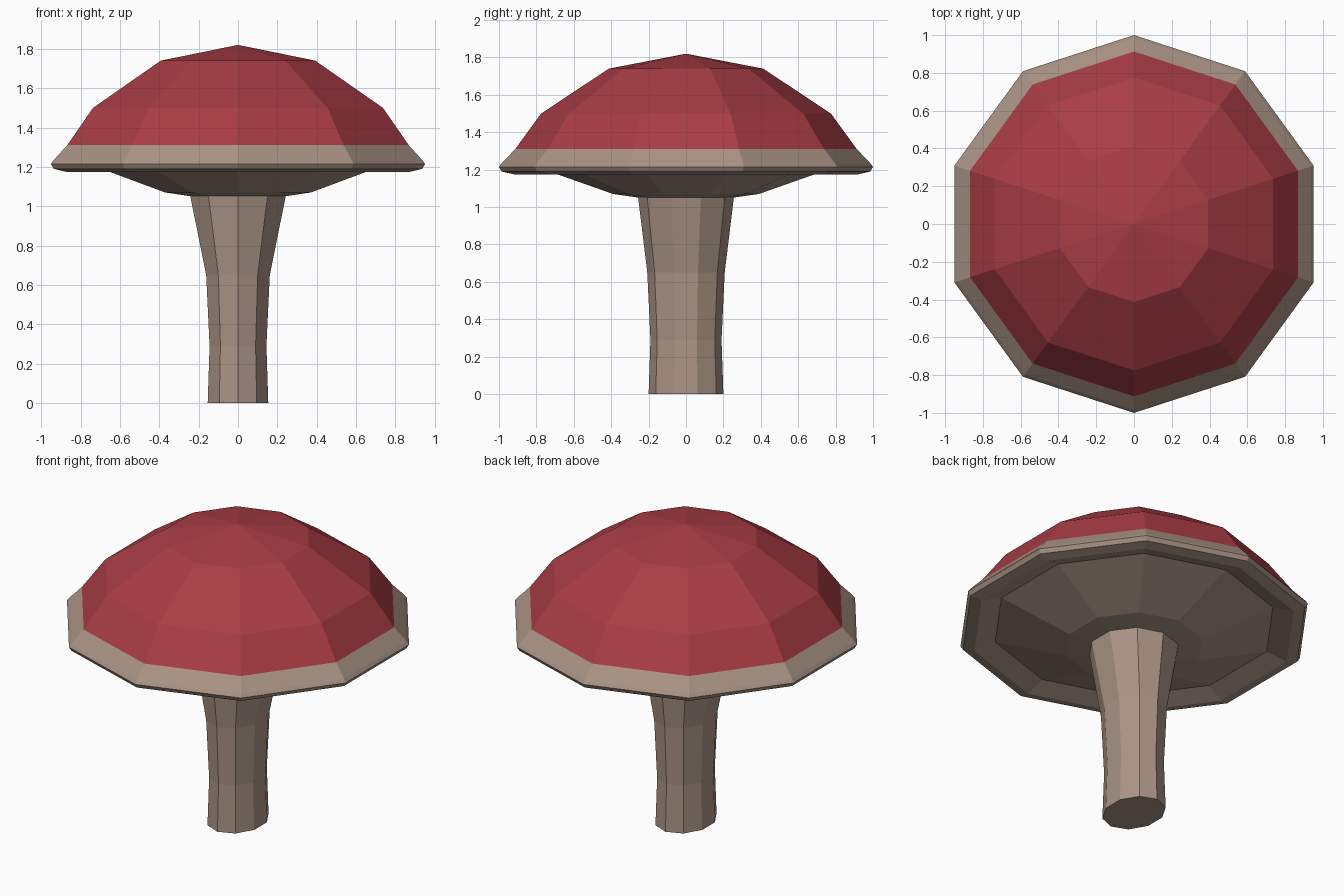
import bpy, bmesh, math

if "Cube" in bpy.data.objects:
    bpy.data.objects.remove(bpy.data.objects["Cube"])

SIDES = 10


def material(name, rgb):
    m = bpy.data.materials.new(name)
    m.diffuse_color = (*rgb, 1)
    m.use_nodes = True
    m.node_tree.nodes["Principled BSDF"].inputs["Base Color"].default_value = m.diffuse_color
    return m


red = material("cap_red", (0.40, 0.046, 0.060))
tan = material("stem_tan", (0.40, 0.295, 0.235))


def lathe(name, rings, mats, rule=lambda f: 0):
    """Ten-sided faceted solid from (x radius, y radius, z) rings; zero radius is a tip."""
    bm = bmesh.new()
    loops = []
    for rx, ry, z in rings:
        if rx == 0:
            loops.append([bm.verts.new((0, 0, z))] * SIDES)
        else:
            angles = [math.pi / 2 + 2 * math.pi * i / SIDES for i in range(SIDES)]
            loops.append([bm.verts.new((rx * math.cos(a), ry * math.sin(a), z)) for a in angles])
    for a, b in zip(loops, loops[1:]):
        for i in range(SIDES):
            j = (i + 1) % SIDES
            quad = list(dict.fromkeys((a[i], a[j], b[j], b[i])))
            bm.faces.new(quad)
    for loop in (loops[0], loops[-1]):
        if loop[0] is not loop[1]:
            bm.faces.new(loop)
    bmesh.ops.recalc_face_normals(bm, faces=bm.faces)
    for f in bm.faces:
        f.material_index = rule(f)
    me = bpy.data.meshes.new(name)
    bm.to_mesh(me)
    bm.free()
    for m in mats:
        me.materials.append(m)
    ob = bpy.data.objects.new(name, me)
    bpy.context.collection.objects.link(ob)
    return ob


# Cap: domed top, thin rim, recessed gills underneath
cap = [(0, 1.82), (0.413, 1.74), (0.775, 1.50), (0.913, 1.31),
       (0.985, 1.235), (1.0, 1.215), (0.985, 1.19), (0.92, 1.175),
       (0.80, 1.215), (0.39, 1.07), (0.25, 1.05)]
lathe("cap", [(r, r, z) for r, z in cap], [red, tan],
      lambda f: 0 if f.calc_center_median().z > 1.31 else 1)

# Stem: oval at the foot, flaring to round under the cap
lathe("stem", [(0.162, 0.20, 0), (0.152, 0.19, 0.29),
               (0.170, 0.207, 0.65), (0.257, 0.257, 1.06)], [tan])
